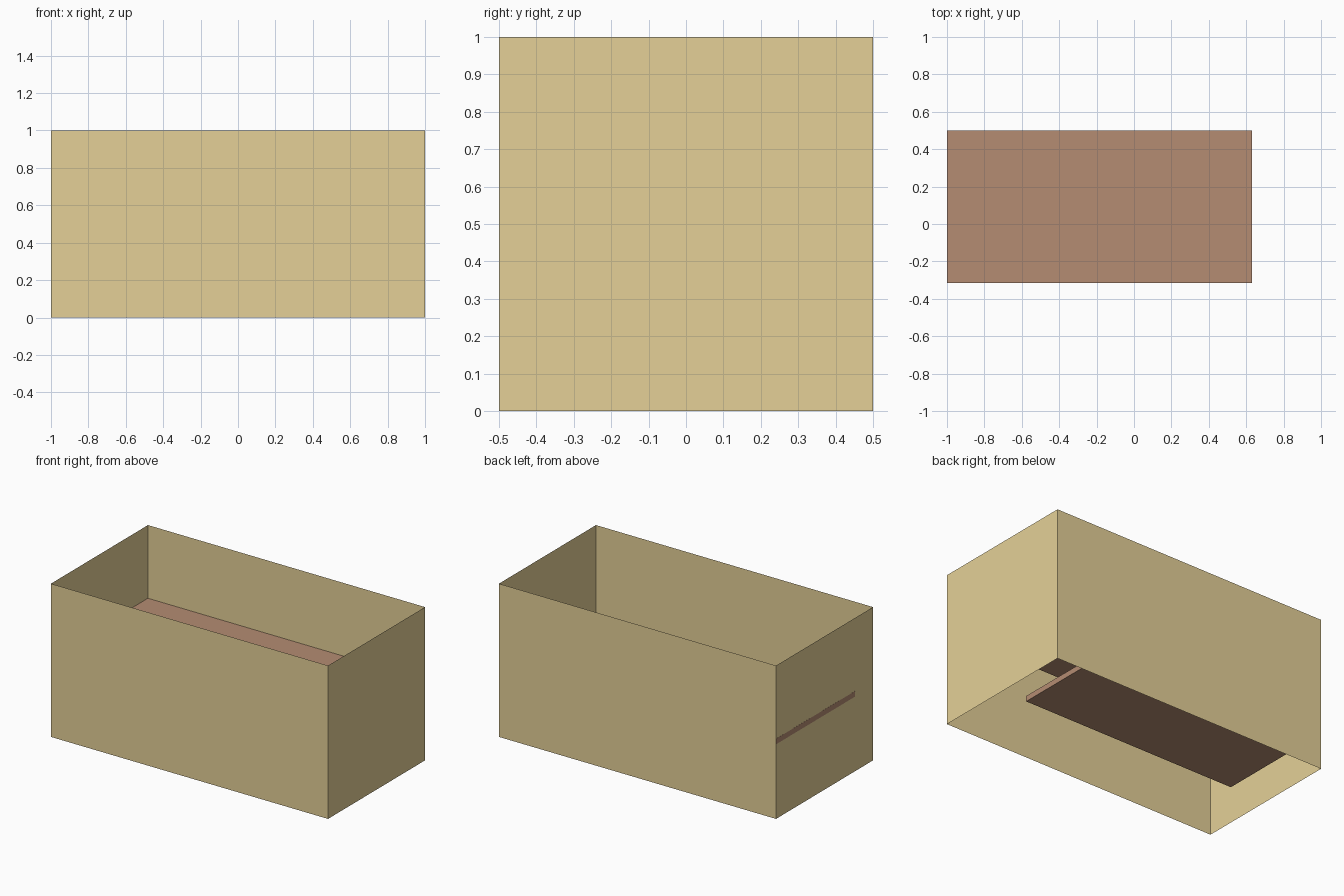
import bpy
import bmesh
from mathutils import Vector

if "Cube" in bpy.data.objects:
    bpy.data.objects.remove(bpy.data.objects["Cube"])


def material(name, rgb):
    m = bpy.data.materials.new(name)
    m.diffuse_color = (*rgb, 1)
    m.use_nodes = True
    m.node_tree.nodes["Principled BSDF"].inputs["Base Color"].default_value = m.diffuse_color
    return m


def box(name, lo, hi, mat, open_ends=False):
    lo, hi = Vector(lo), Vector(hi)
    mesh = bpy.data.meshes.new(name)
    bm = bmesh.new()
    bmesh.ops.create_cube(bm, size=1)
    for v in bm.verts:
        v.co = (lo + hi) / 2 + v.co * (hi - lo)
    bm.normal_update()
    if open_ends:
        ends = [f for f in bm.faces if abs(f.normal.z) > 0.5]
        bmesh.ops.delete(bm, geom=ends, context='FACES_ONLY')
    bm.to_mesh(mesh)
    bm.free()
    mesh.materials.append(mat)
    ob = bpy.data.objects.new(name, mesh)
    bpy.context.collection.objects.link(ob)
    return ob


tan = material("tan", (0.78, 0.63, 0.31))
brown = material("brown", (0.46, 0.265, 0.17))

# Thin outer walls, open at top and bottom
box("walls", (-1, -0.5, 0), (1, 0.5, 1), tan, open_ends=True)

# Two shelves at the back left; the upper one shows through the left wall
box("upper_shelf", (-1.0005, -0.315, 0.487), (0.632, 0.4995, 0.523), brown)
box("lower_shelf", (-0.963, -0.272, 0.204), (0.59, 0.4995, 0.24), brown)
